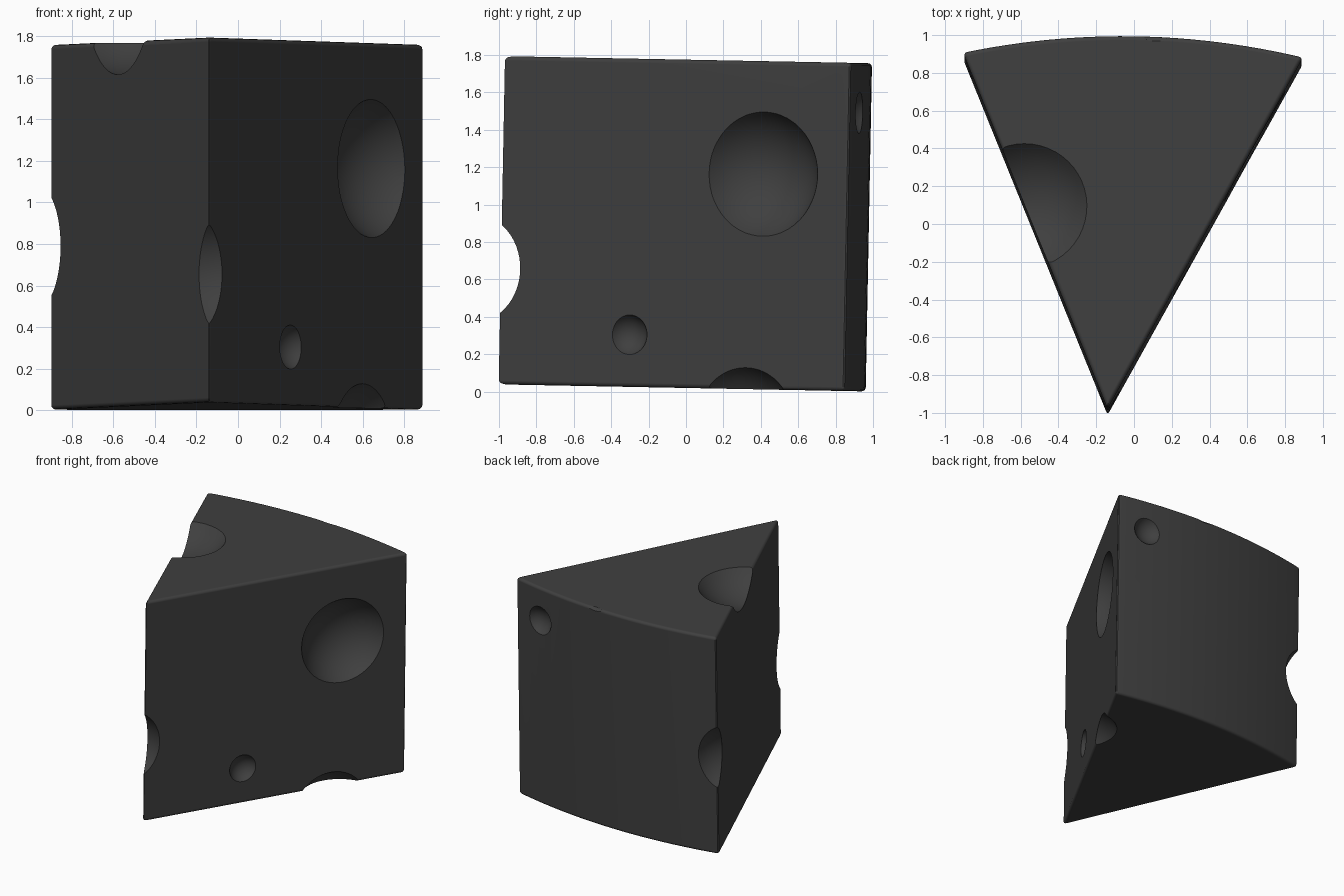
import bpy
import bmesh
import math
from mathutils import Matrix, Vector

cube = bpy.data.objects.get("Cube")
if cube:
    bpy.data.objects.remove(cube, do_unlink=True)

# One dark grey material for the whole wedge
grey = bpy.data.materials.new("dark grey")
grey.use_nodes = True
color = (0.05, 0.05, 0.05, 1.0)
grey.diffuse_color = color
bsdf = grey.node_tree.nodes["Principled BSDF"]
bsdf.inputs["Base Color"].default_value = color
bsdf.inputs["Roughness"].default_value = 0.6

# Plan outline: pointed tip in front, curved rind at the back
TIP = Vector((-0.14, -0.995))
RIGHT = Vector((0.895, 0.865))
LEFT = Vector((-0.905, 0.89))
STEPS = 24
outline = [TIP]
for i in range(STEPS + 1):
    t = i / STEPS
    p = RIGHT.lerp(LEFT, t)
    p.y += 0.1 * (1 - (2 * t - 1) ** 2)
    outline.append(p)

# Wedge body: extruded outline, leaning back slightly
bm = bmesh.new()
base = bm.faces.new([bm.verts.new((p.x, p.y, 0.02)) for p in outline])
top = bmesh.ops.extrude_face_region(bm, geom=[base])
bmesh.ops.translate(bm, vec=(0, 0, 1.755),
                    verts=[v for v in top["geom"] if isinstance(v, bmesh.types.BMVert)])
bmesh.ops.recalc_face_normals(bm, faces=bm.faces)
bmesh.ops.rotate(bm, cent=(0, 0, 0.9), verts=bm.verts,
                 matrix=Matrix.Rotation(math.radians(-1.1), 3, 'X'))
mesh = bpy.data.meshes.new("cheese_wedge")
bm.to_mesh(mesh)
bm.free()
mesh.materials.append(grey)
wedge = bpy.data.objects.new("cheese_wedge", mesh)
bpy.context.collection.objects.link(wedge)
bpy.context.view_layer.objects.active = wedge
wedge.select_set(True)

# Soft outer edges
bevel = wedge.modifiers.new("soft_edges", 'BEVEL')
bevel.width = 0.022
bevel.segments = 3
bevel.limit_method = 'ANGLE'
bevel.angle_limit = math.radians(30)
bpy.ops.object.modifier_apply(modifier=bevel.name)


def carve(name, surface_point, outward, offset, radius):
    """Scoop a round hole whose sphere sits offset outside the surface."""
    centre = Vector(surface_point) + Vector(outward).normalized() * offset
    ball = bmesh.new()
    bmesh.ops.create_uvsphere(ball, u_segments=48, v_segments=32, radius=radius)
    for f in ball.faces:
        f.smooth = True
    data = bpy.data.meshes.new(name)
    ball.to_mesh(data)
    ball.free()
    data.materials.append(grey)
    cutter = bpy.data.objects.new(name, data)
    cutter.location = centre
    cutter.hide_render = True
    bpy.context.collection.objects.link(cutter)
    bpy.context.view_layer.update()
    cut = wedge.modifiers.new(name, 'BOOLEAN')
    cut.operation = 'DIFFERENCE'
    cut.solver = 'EXACT'
    cut.object = cutter
    bpy.ops.object.modifier_apply(modifier=cut.name)
    bpy.data.objects.remove(cutter, do_unlink=True)


SIDE = Vector((0.877, -0.48, 0))
DOWN = Vector((0, 0, -1))

# Holes in the right side
carve("large_side_hole", (0.635, 0.415, 1.165), SIDE, 0.19, 0.38)
carve("small_side_hole", (0.25, -0.3, 0.305), SIDE, 0.05, 0.116)
carve("bottom_edge_hole", (0.59, 0.32, 0.01), SIDE + DOWN, 0.25, 0.34)
# Holes on the tip and the back left corner
carve("tip_hole", (-0.14, -0.995, 0.66), (0, -1, 0), 0.19, 0.306)
carve("corner_hole", (-0.905, 0.88, 0.785), (-0.75, 0.6, 0), 0.186, 0.308)
# Holes in the top and the curved back
carve("top_hole", (-0.58, 0.1, 1.77), (0, 0, 1), 0.27, 0.425)
carve("back_edge_hole", (0.13, 0.99, 1.762), (0, 1, 1), 0.37, 0.39)
carve("small_back_hole", (0.65, 0.935, 1.49), (0.16, 1, 0), 0.06, 0.13)

# Smooth shading with crisp rims
bpy.ops.object.shade_smooth_by_angle(angle=math.radians(32))
normals = wedge.modifiers.new("even_normals", 'WEIGHTED_NORMAL')
normals.keep_sharp = True
